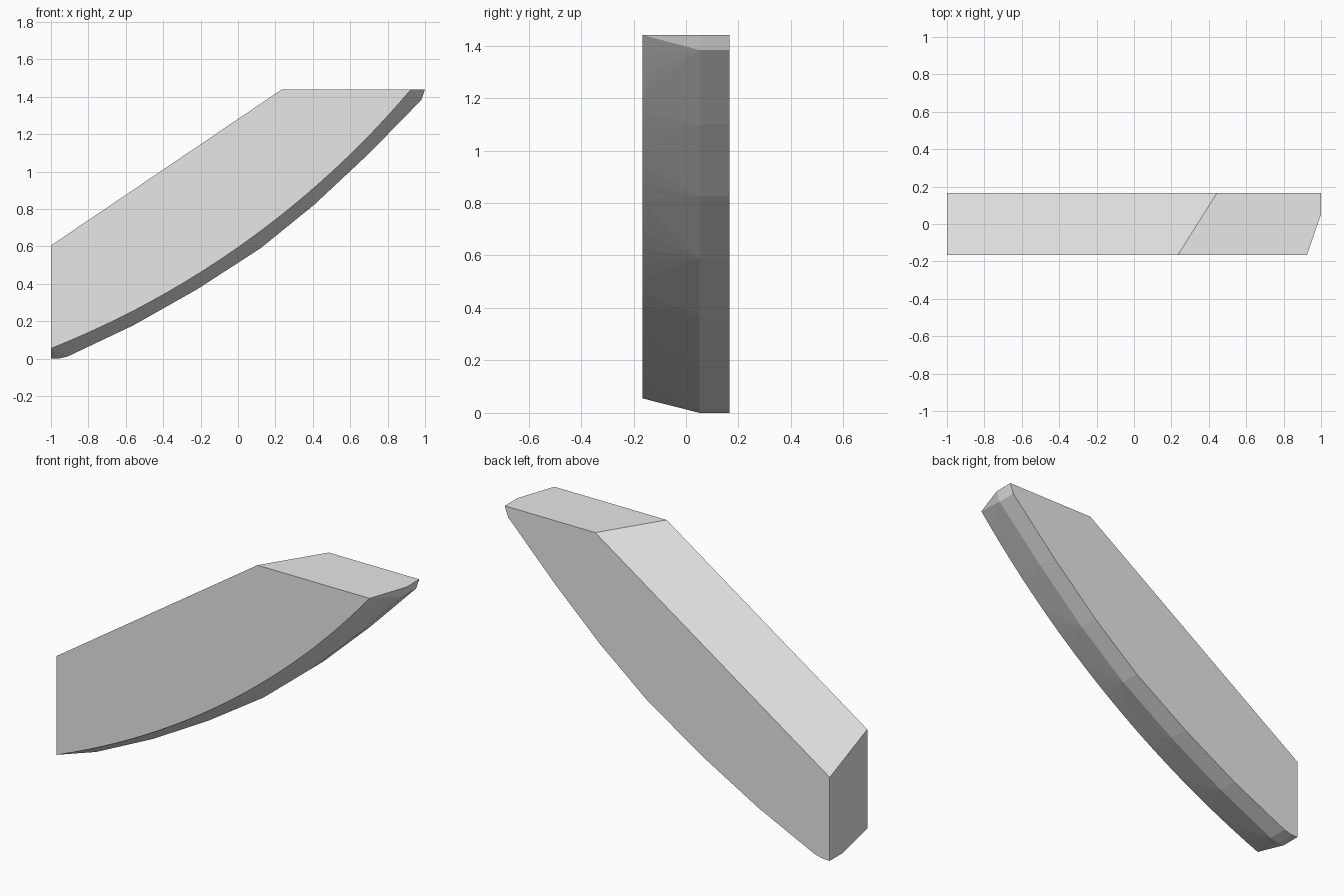
import bpy
import bmesh
import math
from mathutils import Vector

cube = bpy.data.objects.get("Cube")
if cube:
    bpy.data.objects.remove(cube, do_unlink=True)

FRONT, CREASE, BACK = -0.165, 0.052, 0.165
TOP = 1.44


def arc(start, end, sagitta, steps):
    """Points on a shallow arc that sags below the chord from start to end."""
    a, b = Vector(start), Vector(end)
    chord = b - a
    half = chord.length / 2
    radius = (half ** 2 + sagitta ** 2) / (2 * sagitta)
    along = chord.normalized()
    down = Vector((along.y, -along.x))
    centre = (a + b) / 2 - down * (radius - sagitta)
    limit = math.asin(half / radius)
    angles = [limit * (2 * i / steps - 1) for i in range(steps + 1)]
    return [centre + radius * (along * math.sin(t) + down * math.cos(t)) for t in angles]


# Finely curved lower edge of the front face, coarser one on the rear band
front_curve = arc((-1, 0.055), (0.925, TOP), 0.146, 24)
rear_curve = [(-1, 0), (-0.96, 0), (-0.91, 0.012), (-0.56, 0.178), (-0.22, 0.37),
              (0.12, 0.59), (0.41, 0.825), (0.70, 1.097), (0.98, 1.383), (1, TOP)]

# Corners of the sloping top, which leans down towards the back
ridge_front, ridge_back = 0.235, 0.443
slope = (TOP - 0.605) / (ridge_front + 1)
points = [(x, FRONT, z) for x, z in front_curve]
points += [(x, y, z) for y in (CREASE, BACK) for x, z in rear_curve]
points += [(ridge_front, FRONT, TOP), (ridge_back, BACK, TOP),
           (-1, FRONT, 0.605), (-1, BACK, TOP - slope * (ridge_back + 1))]

# The block is convex, so its skin is the hull of these profiles
bm = bmesh.new()
for p in points:
    bm.verts.new(p)
hull = bmesh.ops.convex_hull(bm, input=bm.verts[:])
loose = {v for v in hull["geom_interior"] + hull["geom_unused"]
         if isinstance(v, bmesh.types.BMVert) and v.is_valid and not v.link_faces}
bmesh.ops.delete(bm, geom=list(loose), context="VERTS")
bmesh.ops.dissolve_limit(bm, angle_limit=math.radians(0.1),
                         verts=bm.verts[:], edges=bm.edges[:])
bmesh.ops.recalc_face_normals(bm, faces=bm.faces[:])

mesh = bpy.data.meshes.new("curved_block")
bm.to_mesh(mesh)
bm.free()
block = bpy.data.objects.new("curved_block", mesh)
bpy.context.collection.objects.link(block)

# Plain light grey
grey = bpy.data.materials.new("light_grey")
grey.use_nodes = True
colour = (0.8, 0.8, 0.8, 1)
grey.diffuse_color = colour
grey.node_tree.nodes["Principled BSDF"].inputs["Base Color"].default_value = colour
mesh.materials.append(grey)
